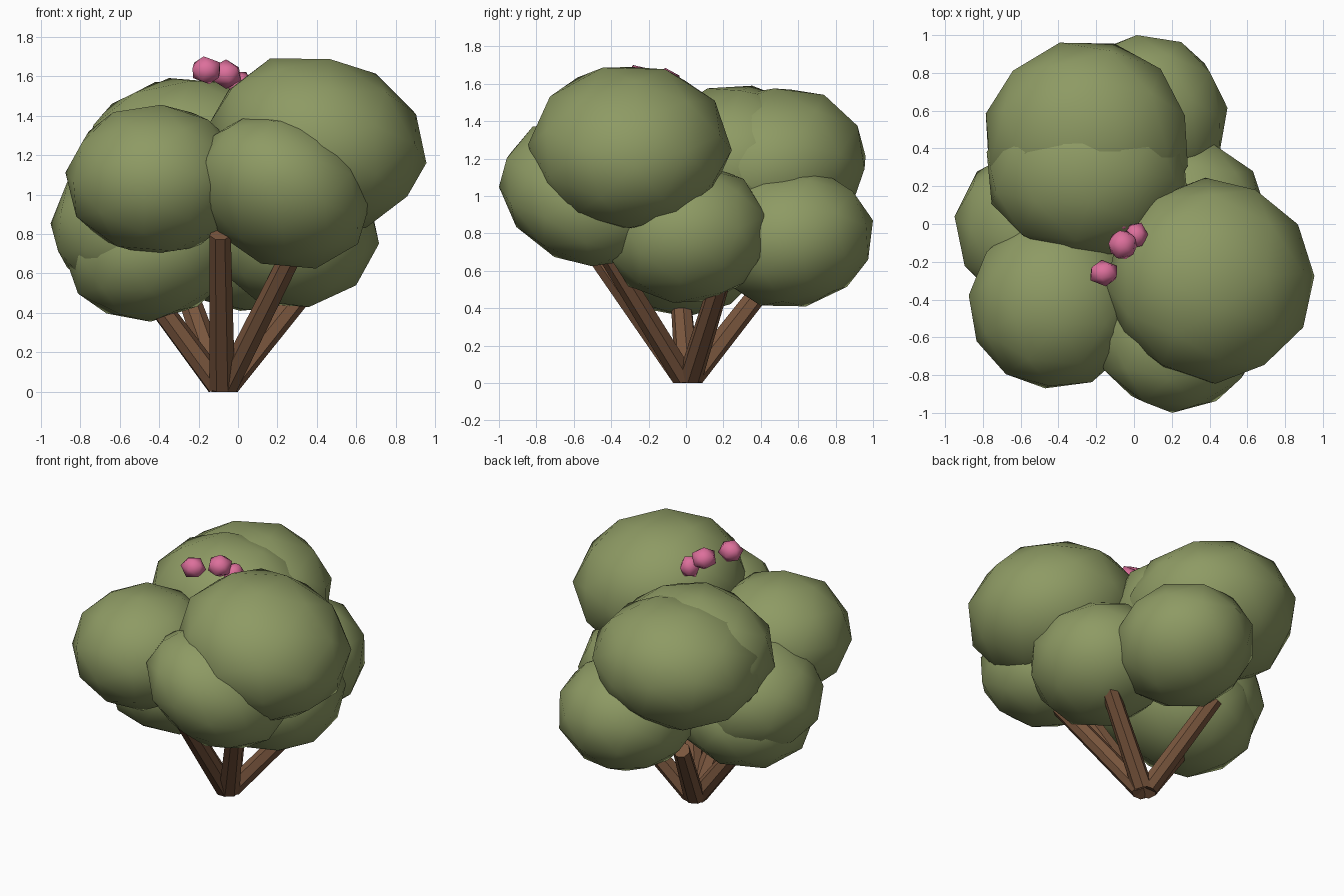
import bpy
import bmesh
import math
import random
from mathutils import Vector, Euler

random.seed(7)
cube = bpy.data.objects.get("Cube")
if cube:
    bpy.data.objects.remove(cube, do_unlink=True)


def material(name, rgb):
    m = bpy.data.materials.new(name)
    m.use_nodes = True
    m.diffuse_color = (*rgb, 1)
    node = next(n for n in m.node_tree.nodes if n.type == "BSDF_PRINCIPLED")
    node.inputs["Base Color"].default_value = (*rgb, 1)
    return m


LEAF = material("leaf_green", (0.27, 0.325, 0.127))
BARK = material("bark_brown", (0.19, 0.092, 0.047))
PETAL = material("blossom_pink", (0.72, 0.16, 0.33))


def finish(bm, name, mat, angle):
    mesh = bpy.data.meshes.new(name)
    bmesh.ops.recalc_face_normals(bm, faces=bm.faces)
    bm.to_mesh(mesh)
    bm.free()
    mesh.materials.append(mat)
    ob = bpy.data.objects.new(name, mesh)
    bpy.context.collection.objects.link(ob)
    bpy.ops.object.select_all(action="DESELECT")
    ob.select_set(True)
    bpy.context.view_layer.objects.active = ob
    bpy.ops.object.shade_smooth_by_angle(angle=math.radians(angle))


def blob(name, centre, radii, mat, detail, slant=(0, 0)):
    """Randomly turned low-poly ball, rising along x and y by the slant,
    fitted exactly to the given radii."""
    bm = bmesh.new()
    bmesh.ops.create_icosphere(bm, subdivisions=detail, radius=1)
    turn = Euler([random.uniform(0, math.tau) for _ in range(3)]).to_matrix()
    for v in bm.verts:
        v.co = turn @ v.co
        v.co.z += slant[0] * v.co.x + slant[1] * v.co.y
    for axis in range(3):
        reach = max(abs(v.co[axis]) for v in bm.verts)
        for v in bm.verts:
            v.co[axis] = centre[axis] + v.co[axis] * radii[axis] / reach
    finish(bm, name, mat, 60)


def branch(name, start, end, r_start, r_end):
    """Tapered seven-sided limb between two points."""
    start, end = Vector(start), Vector(end)
    axis = end - start
    bm = bmesh.new()
    bmesh.ops.create_cone(bm, cap_ends=True, segments=7, radius1=r_start,
                          radius2=r_end, depth=axis.length)
    turn = axis.to_track_quat("Z", "Y")
    for v in bm.verts:
        v.co = turn @ v.co + (start + end) / 2
        v.co.z = max(v.co.z, 0)
    finish(bm, name, BARK, 30)


# Foliage clumps: centre, radii, slant
clumps = {
    "upper_right_foliage": ((0.405, -0.30, 1.26), (0.55, 0.545, 0.43), (-0.12, 0)),
    "upper_left_foliage": ((-0.42, -0.42, 1.075), (0.455, 0.45, 0.38), (0, 0)),
    "front_foliage": ((0.225, -0.54, 1.015), (0.45, 0.46, 0.39), (-0.18, -0.18)),
    "upper_back_foliage": ((-0.25, 0.445, 1.16), (0.535, 0.515, 0.415), (0, 0.1)),
    "upper_middle_foliage": ((-0.25, 0.28, 1.18), (0.53, 0.46, 0.41), (0, 0)),
    "lower_back_foliage": ((0.06, 0.56, 0.775), (0.435, 0.44, 0.365), (0, 0.06)),
    "lower_right_foliage": ((0.28, 0.0, 0.805), (0.435, 0.455, 0.375), (0, 0)),
    "outer_left_foliage": ((-0.50, -0.02, 0.84), (0.45, 0.43, 0.37), (0, 0)),
    "lower_left_foliage": ((-0.42, -0.02, 0.73), (0.46, 0.44, 0.375), (0.15, 0)),
}
for name, (centre, radii, slant) in clumps.items():
    blob(name, centre, radii, LEAF, 2, slant)

# Branches fanning out from a shared foot
tips = {
    "front_branch": (-0.09, -0.56, 0.80),
    "front_right_branch": (0.28, -0.43, 0.71),
    "back_right_branch": (0.41, 0.20, 0.60),
    "back_branch": (-0.28, 0.45, 0.56),
    "left_branch": (-0.45, -0.03, 0.50),
}
foot = Vector((-0.075, 0.01, 0.02))
for name, tip in tips.items():
    lean = Vector((tip[0], tip[1], 0)) * 0.05
    branch(name, foot + lean, tip, 0.067, 0.055)

# Blossoms on the crown
blossoms = [((-0.16, -0.26, 1.63), 0.07), ((-0.06, -0.11, 1.61), 0.075),
            ((0.01, -0.06, 1.555), 0.067), ((-0.06, 0.0, 1.42), 0.035)]
for i, (centre, r) in enumerate(blossoms):
    blob(f"blossom_{i + 1}", centre, (r, r, r), PETAL, 1)
